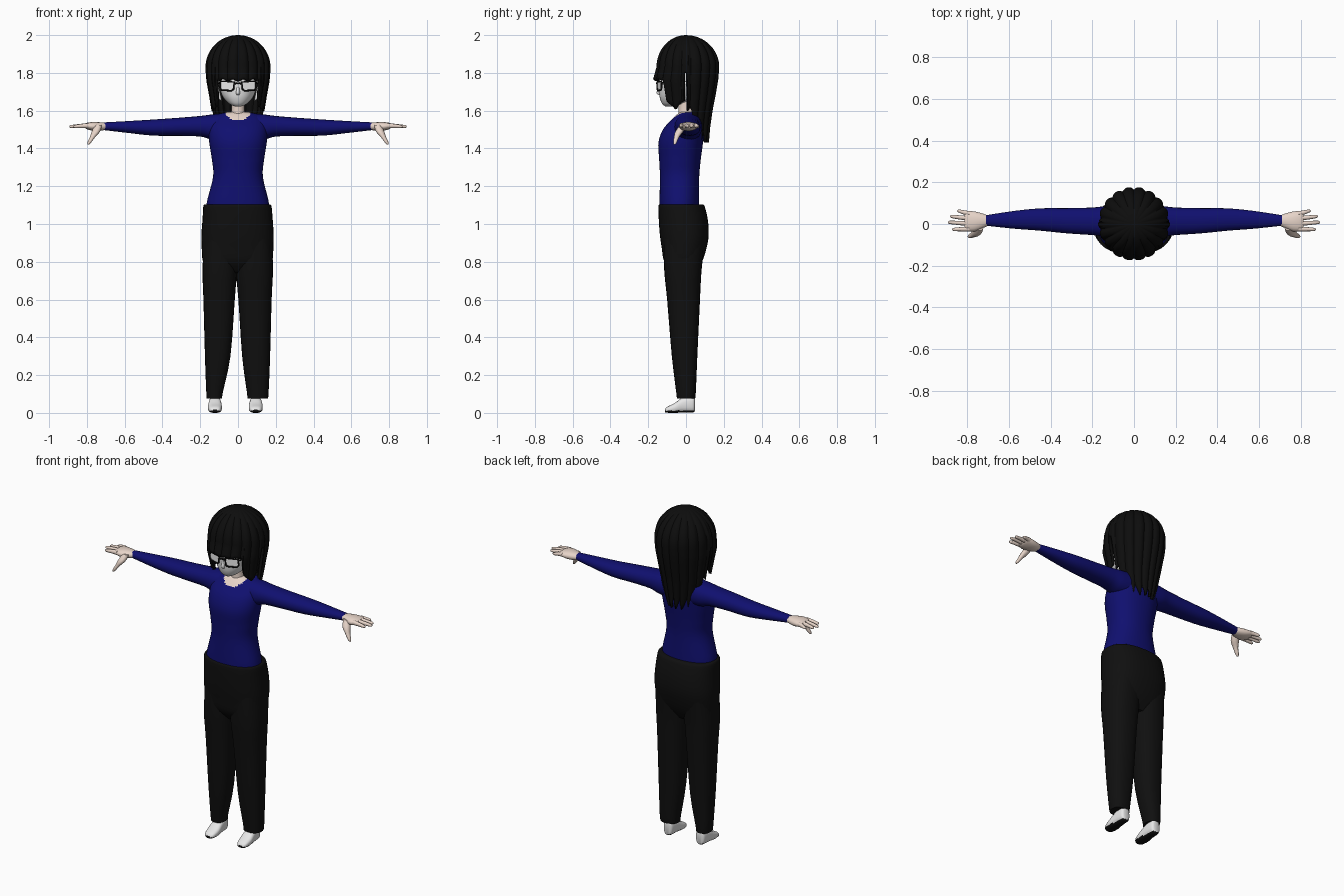
import bpy, bmesh, math
from mathutils import Vector


def material(name, rgb):
    m = bpy.data.materials.new(name)
    m.diffuse_color = (*rgb, 1)
    return m


BLUE = material("navy cloth", (0.005, 0.005, 0.16))
BLACK = material("black cloth", (0.005, 0.005, 0.005))
HAIR = material("black hair", (0.004, 0.004, 0.004))
SKIN = material("skin", (0.8, 0.66, 0.58))
WHITE = material("white", (0.8, 0.8, 0.8))


def finish(bm, name, mats, rule=None, angle=50):
    bmesh.ops.remove_doubles(bm, verts=bm.verts, dist=1e-5)
    bmesh.ops.recalc_face_normals(bm, faces=bm.faces)
    if rule:
        for f in bm.faces:
            f.material_index = int(rule(f.calc_center_median()))
    me = bpy.data.meshes.new(name)
    bm.to_mesh(me)
    bm.free()
    for m in mats:
        me.materials.append(m)
    ob = bpy.data.objects.new(name, me)
    bpy.context.collection.objects.link(ob)
    bpy.ops.object.select_all(action='DESELECT')
    bpy.context.view_layer.objects.active = ob
    ob.select_set(True)
    bpy.ops.object.shade_smooth_by_angle(angle=math.radians(angle))
    return ob


def catmull(a, b, c, d, t):
    return tuple(0.5 * (2 * q + (r - p) * t + (2 * p - 5 * q + 4 * r - s) * t * t
                        + (3 * q - p - 3 * r + s) * t ** 3) for p, q, r, s in zip(a, b, c, d))


def loft(name, axis, secs, mats, n=24, sub=3, p=2.2, rule=None):
    """Rounded sections (position, u0, u1, v0, v1) along one axis, smoothly joined."""
    k = len(secs)
    rows = [catmull(secs[max(i - 1, 0)], secs[i], secs[i + 1], secs[min(i + 2, k - 1)], j / sub)
            for i in range(k - 1) for j in range(sub)] + [secs[-1]]
    bm = bmesh.new()
    rings = []
    for a, u0, u1, v0, v1 in rows:
        ring = []
        for i in range(n):
            th = 2 * math.pi * i / n
            c, s = math.cos(th), math.sin(th)
            u = (u0 + u1) / 2 + (u1 - u0) / 2 * math.copysign(abs(c) ** (2 / p), c)
            v = (v0 + v1) / 2 + (v1 - v0) / 2 * math.copysign(abs(s) ** (2 / p), s)
            co = {'x': (a, u, v), 'y': (u, a, v), 'z': (u, v, a)}[axis]
            ring.append(bm.verts.new(co))
        rings.append(ring)
    for r, q in zip(rings, rings[1:]):
        for i in range(n):
            bm.faces.new((r[i], r[(i + 1) % n], q[(i + 1) % n], q[i]))
    bm.faces.new(rings[0])
    bm.faces.new(rings[-1])
    return finish(bm, name, mats, rule)


def tube(name, pts, r, mat, cyclic=False):
    cu = bpy.data.curves.new(name, 'CURVE')
    cu.dimensions = '3D'
    cu.bevel_depth, cu.bevel_resolution, cu.use_fill_caps = r, 1, True
    sp = cu.splines.new('POLY')
    sp.points.add(len(pts) - 1)
    for q, co in zip(sp.points, pts):
        q.co = (*co, 1)
    sp.use_cyclic_u = cyclic
    cu.materials.append(mat)
    ob = bpy.data.objects.new(name, cu)
    bpy.context.collection.objects.link(ob)


# Shirt body with a scooped skin neckline
loft("shirt", 'z', [(1.06, -.168, .166, -.138, .07), (1.12, -.164, .162, -.14, .07),
                    (1.25, -.132, .132, -.138, .07), (1.34, -.138, .138, -.142, .078),
                    (1.43, -.152, .152, -.146, .09), (1.50, -.155, .155, -.122, .098),
                    (1.55, -.145, .145, -.078, .098), (1.578, -.115, .115, -.05, .085),
                    (1.592, -.06, .06, -.03, .06)], [BLUE, SKIN], n=64, sub=6,
     rule=lambda c: c.y < .03 and (c.x / .068) ** 2 + ((c.z - 1.6) / .052) ** 2 < 1)
loft("neck", 'z', [(1.54, -.045, .045, -.045, .05), (1.59, -.036, .036, -.04, .042),
                   (1.68, -.035, .035, -.04, .04)], [SKIN])

# Trousers: hips and two legs
loft("hips", 'z', [(.74, -.15, .14, -.07, .05), (.8, -.185, .18, -.115, .085),
                   (.87, -.192, .187, -.128, .108), (.94, -.194, .189, -.138, .12),
                   (1.02, -.188, .184, -.144, .116), (1.09, -.184, .178, -.146, .1),
                   (1.103, -.178, .172, -.142, .092)], [BLACK], n=32, p=2.4)
loft("left_leg", 'z', [(.075, .05, .158, -.048, .048), (.11, .047, .162, -.052, .052),
                       (.3, .022, .17, -.075, .06), (.6, .002, .178, -.1, .074),
                       (.75, -.012, .185, -.115, .082), (.92, -.02, .18, -.12, .1)], [BLACK], p=2.4)
loft("right_leg", 'z', [(.075, -.165, -.083, -.048, .048), (.11, -.168, -.08, -.052, .052),
                        (.3, -.175, -.04, -.075, .06), (.6, -.183, -.017, -.1, .074),
                        (.75, -.188, -.005, -.115, .082), (.92, -.18, .01, -.12, .1)], [BLACK], p=2.4)

# Shoes with dark soles
for side, x in (("left", .094), ("right", -.122)):
    loft(side + "_shoe", 'y', [(-.112, x - .014, x + .014, .004, .018), (-.1, x - .029, x + .029, .001, .032),
                               (-.06, x - .037, x + .037, 0, .052), (-.02, x - .034, x + .034, .002, .08),
                               (.02, x - .031, x + .031, .002, .09), (.04, x - .027, x + .027, .003, .088),
                               (.047, x - .016, x + .016, .01, .08)], [WHITE, BLACK], p=2.6,
         rule=lambda c: c.z < .012)

# Sleeves and hands
for side, s in (("left", 1), ("right", -1)):
    def limb(name, secs, mat, **kw):
        loft(side + name, 'x', [(s * q[0], *q[1:]) for q in secs], [mat], **kw)
    limb("_sleeve", [(.07, -.06, .085, 1.44, 1.587), (.14, -.06, .085, 1.447, 1.58),
                     (.2, -.053, .079, 1.463, 1.572), (.32, -.045, .076, 1.467, 1.562),
                     (.45, -.032, .075, 1.468, 1.553), (.58, -.022, .062, 1.482, 1.545),
                     (.71, -.008, .042, 1.497, 1.538)], BLUE)
    limb("_palm", [(.69, -.003, .036, 1.502, 1.534), (.725, -.02, .05, 1.494, 1.538),
                   (.765, -.036, .06, 1.493, 1.54), (.8, -.034, .062, 1.502, 1.536),
                   (.812, -.026, .054, 1.51, 1.53)], SKIN, n=16)
    # four fingers fanned out from the palm
    for i, (y0, y1, tip) in enumerate(((-.024, -.026, .872), (.002, .008, .893),
                                       (.027, .036, .882), (.05, .062, .848))):
        ym = (y0 + y1) / 2
        limb(f"_finger_{i + 1}", [(.79, y0 - .012, y0 + .012, 1.507, 1.534),
                                  ((.79 + tip) / 2, ym - .01, ym + .01, 1.508, 1.53),
                                  (tip - .01, y1 - .008, y1 + .008, 1.508, 1.524),
                                  (tip, y1 - .003, y1 + .003, 1.513, 1.519)], SKIN, n=10)
    loft(side + "_thumb", 'z', [(z, s * x - w, s * x + w, y - w, y + w) for z, x, y, w in
                                ((1.525, .74, -.012, .02), (1.49, .752, -.035, .022), (1.46, .77, -.05, .014),
                                 (1.432, .787, -.058, .01), (1.42, .793, -.06, .004))], [SKIN], n=10)
    # ear
    loft(side + "_ear", 'z', [(1.655, s * .09 - .004, s * .09 + .004, -.01, 0),
                              (1.675, s * .1 - .01, s * .1 + .01, -.016, .012),
                              (1.73, s * .112 - .01, s * .112 + .01, -.02, .025),
                              (1.755, s * .108 - .004, s * .108 + .004, -.008, .012)], [WHITE], n=12)

# Head and nose
loft("head", 'z', [(1.622, -.016, .016, -.108, -.07), (1.635, -.045, .045, -.125, -.02),
                   (1.665, -.075, .075, -.138, .04), (1.70, -.092, .092, -.143, .075),
                   (1.76, -.104, .104, -.145, .1), (1.84, -.105, .105, -.13, .11),
                   (1.92, -.06, .06, -.07, .07)], [WHITE], n=32)
loft("nose", 'z', [(1.683, -.008, .008, -.143, -.12), (1.694, -.011, .011, -.157, -.12),
                   (1.735, -.006, .006, -.144, -.12)], [WHITE], n=10)

# Glasses
for side, s in (("left", 1), ("right", -1)):
    outline = ((.02, 1.752), (.093, 1.755), (.095, 1.72), (.086, 1.708), (.034, 1.706), (.024, 1.714))
    pts = [(s * x, -.152 + .25 * x * x / .1, z) for x, z in outline]
    tube(side + "_frame", pts, .005, BLACK, True)
    bm = bmesh.new()
    bm.faces.new([bm.verts.new(q) for q in pts])
    finish(bm, side + "_lens", [WHITE])
    tube(side + "_temple", [(s * .095, -.13, 1.748), (s * .113, .01, 1.742)], .004, BLACK)
tube("bridge", [(-.022, -.152, 1.742), (0, -.155, 1.746), (.022, -.152, 1.742)], .005, BLACK)

# Hair: ribbed shell whose hem drops for fringe, side locks and long back
SHAPE = [(1.83, .172, .158, .178), (1.76, .17, .178, .172), (1.68, .155, .16, .158),
         (1.6, .142, .14, .142), (1.5, .118, .13, .128), (1.42, .085, .12, .122)]


def radii(z):
    if z >= 1.83:
        k = math.sqrt(max(0, 1 - ((z - 1.83) / .17) ** 2))
        return [k * r for r in SHAPE[0][1:]]
    for a, b in zip(SHAPE, SHAPE[1:]):
        if z >= b[0]:
            t = (a[0] - z) / (a[0] - b[0])
            return [p + (q - p) * t for p, q in zip(a[1:], b[1:])]
    return SHAPE[-1][1:]


def hem(th):
    a = abs(th)
    jag = abs(math.sin(9 * a))
    if a < .8:
        return 1.758 + .012 * jag
    if a < 1.46:
        return 1.605 + .05 * abs(a - 1.15) / .35
    if a < 1.62:
        return 1.80
    return max(1.43, 1.59 - .15 * (a - 1.62)) + .05 * (1 - jag) if a < 2.1 else \
        1.43 + .06 * (1 - jag) + .06 * max(0, 2.5 - a)


COLS, ROWS = 160, 24
bm = bmesh.new()
grid = []
for i in range(COLS):
    th = -math.pi + 2 * math.pi * i / COLS
    col = []
    for j in range(ROWS + 1):
        z = 2.0 - (2.0 - hem(th)) * (j / ROWS) ** 1.6
        rx, yf, yb = radii(z)
        rib = 1 - .075 * (1 - abs(math.sin(9 * th))) ** 1.5
        c = math.cos(th)
        col.append(bm.verts.new((rx * rib * math.sin(th), -c * rib * (yf if c > 0 else yb), z)))
    grid.append(col)
for i in range(COLS):
    a, b = grid[i], grid[(i + 1) % COLS]
    for j in range(ROWS):
        bm.faces.new((a[j], b[j], b[j + 1], a[j + 1]))
hair = finish(bm, "hair", [HAIR], angle=40)
mod = hair.modifiers.new("thickness", 'SOLIDIFY')
mod.thickness, mod.offset = .015, -1
